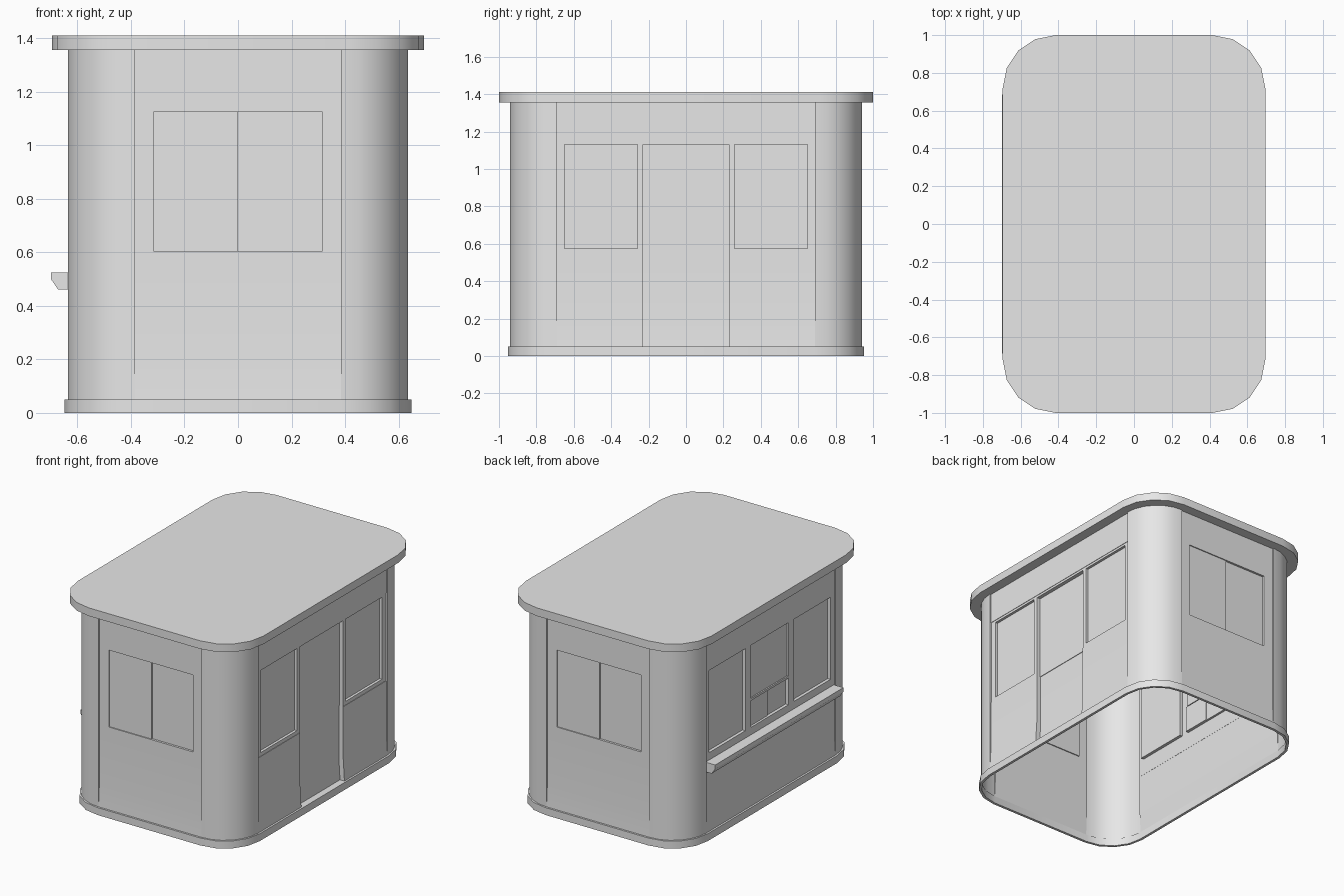
import bpy, bmesh
from math import pi, cos, sin, radians

cube = bpy.data.objects.get("Cube")
if cube:
    bpy.data.objects.remove(cube, do_unlink=True)

grey = bpy.data.materials.new("plain_grey")
grey.use_nodes = True
COLOUR = (0.8, 0.8, 0.8, 1)
grey.diffuse_color = COLOUR
grey.node_tree.nodes["Principled BSDF"].inputs["Base Color"].default_value = COLOUR

HX, HY, R = 0.635, 0.94, 0.25      # body half sizes and corner radius
Z0, Z1 = 0.05, 1.357               # body bottom and top
PANEL = 0.009                      # recess of the wall panels behind the corners


def finish(name, bm):
    bmesh.ops.remove_doubles(bm, verts=bm.verts, dist=0.0001)
    bmesh.ops.dissolve_degenerate(bm, edges=bm.edges, dist=0.0001)
    mesh = bpy.data.meshes.new(name)
    bm.to_mesh(mesh)
    bm.free()
    mesh.materials.append(grey)
    ob = bpy.data.objects.new(name, mesh)
    bpy.context.collection.objects.link(ob)
    bpy.ops.object.select_all(action='DESELECT')
    ob.select_set(True)
    bpy.context.view_layer.objects.active = ob
    bpy.ops.object.shade_smooth_by_angle(angle=radians(30))
    return ob


def quad(bm, *points):
    bm.faces.new([bm.verts.new(p) for p in points])


def corner(quarter, hx, hy, r, seg):
    """Arc points of one rounded corner, counter-clockwise."""
    sx = 1 if quarter in (0, 3) else -1
    sy = 1 if quarter in (0, 1) else -1
    angles = [(quarter + i / seg) * pi / 2 for i in range(seg + 1)]
    return [(sx * (hx - r) + r * cos(a), sy * (hy - r) + r * sin(a)) for a in angles]


def outline(hx, hy, r, seg=4):
    return [p for q in range(4) for p in corner(q, hx, hy, r, seg)]


def slab(name, loop, z0, z1):
    bm = bmesh.new()
    face = bm.faces.new([bm.verts.new((x, y, z0)) for x, y in loop])
    ext = bmesh.ops.extrude_face_region(bm, geom=[face], use_keep_orig=True)
    top = [v for v in ext["geom"] if isinstance(v, bmesh.types.BMVert)]
    bmesh.ops.translate(bm, verts=top, vec=(0, 0, z1 - z0))
    bmesh.ops.recalc_face_normals(bm, faces=bm.faces)
    return finish(name, bm)


def ring(name, outer, inner, z0, z1):
    bm = bmesh.new()
    n = len(outer)
    for i in range(n):
        j = (i + 1) % n
        oa, ob, ia, ib = outer[i], outer[j], inner[i], inner[j]
        quad(bm, (*oa, z0), (*ob, z0), (*ob, z1), (*oa, z1))
        quad(bm, (*ib, z0), (*ia, z0), (*ia, z1), (*ib, z1))
        quad(bm, (*oa, z1), (*ob, z1), (*ib, z1), (*ia, z1))
        quad(bm, (*ob, z0), (*oa, z0), (*ia, z0), (*ib, z0))
    return finish(name, bm)


def wall(name, degrees, dist, half, recesses):
    """Sheet wall with stepped recesses (u0, u1, z0, z1, depth); later ones win."""
    a = radians(degrees)
    rects = [(-half, half, Z0, Z1, PANEL)] + recesses
    us = sorted({u for r in rects for u in r[:2]})
    zs = sorted({z for r in rects for z in r[2:4]} | {0.2})

    def depth(i, k):
        if not (0 <= i < len(us) - 1 and 0 <= k < len(zs) - 1):
            return 0
        u, z = (us[i] + us[i + 1]) / 2, (zs[k] + zs[k + 1]) / 2
        return [r[4] for r in rects if r[0] < u < r[1] and r[2] < z < r[3]][-1]

    def point(u, z, d):
        if d:  # panels run out flush towards the plinth
            d -= PANEL * max(0, (0.2 - z) / (0.2 - Z0))
        w = dist - d
        return (w * cos(a) - u * sin(a), w * sin(a) + u * cos(a), z)

    bm = bmesh.new()
    for i, u in enumerate(us):
        for k, z in enumerate(zs):
            d, left, below = depth(i, k), depth(i - 1, k), depth(i, k - 1)
            last_u, last_z = i == len(us) - 1, k == len(zs) - 1
            if not last_u and not last_z:
                un, zn = us[i + 1], zs[k + 1]
                quad(bm, point(u, z, d), point(un, z, d), point(un, zn, d), point(u, zn, d))
            if not last_z and left != d:
                zn = zs[k + 1]
                quad(bm, point(u, z, left), point(u, z, d), point(u, zn, d), point(u, zn, left))
            if not last_u and below != d:
                un = us[i + 1]
                quad(bm, point(u, z, below), point(un, z, below), point(un, z, d), point(u, z, d))
    return finish(name, bm)


# Roof and plinth
slab("roof", outline(0.695, 1.0, 0.28), 1.355, 1.41)
ring("plinth", outline(0.648, 0.953, 0.263), outline(0.63, 0.935, 0.245), 0, Z0)

# Rounded corner columns
for q, label in enumerate(("back_left", "back_right", "front_right", "front_left")):
    bm = bmesh.new()
    arc = corner(q, HX, HY, R, 6)
    for p, n in zip(arc, arc[1:]):
        quad(bm, (*p, Z0), (*n, Z0), (*n, Z1), (*p, Z1))
    finish(label + "_column", bm)

# End walls with sliding windows
for label, degrees in (("front", -90), ("back", 90)):
    wall(label + "_wall", degrees, HY, HX - R, [
        (-0.315, 0, 0.605, 1.125, 0.016),
        (0, 0.315, 0.605, 1.125, 0.024)])

# Door side: recessed window band, two windows and a door
windows = [(-0.65, -0.26, 0.575, 1.13, 0.03), (0.26, 0.65, 0.575, 1.13, 0.03)]
wall("door_wall", 0, HX, HY - R, [
    (-0.69, 0.69, 0.55, 1.145, 0.012)] + windows + [
    (-0.23, 0.23, Z0, 0.55, 0.042),
    (-0.23, 0.23, 0.55, 1.13, 0.038)])

# Service side: two windows, a fixed pane and two small hatches
wall("service_wall", 180, HX, HY - R, windows + [
    (-0.20, 0.20, 0.77, 1.13, 0.018),
    (-0.20, 0, 0.575, 0.755, 0.024),
    (0, 0.20, 0.575, 0.755, 0.03)])

# Service counter, a bevelled ledge along the wall
profile = [(-0.625, 0.46), (-0.672, 0.46), (-0.698, 0.498), (-0.698, 0.525), (-0.625, 0.525)]
bm = bmesh.new()
end = bm.faces.new([bm.verts.new((x, -0.685, z)) for x, z in profile])
ext = bmesh.ops.extrude_face_region(bm, geom=[end], use_keep_orig=True)
bmesh.ops.translate(bm, vec=(0, 1.37, 0),
                    verts=[v for v in ext["geom"] if isinstance(v, bmesh.types.BMVert)])
bmesh.ops.recalc_face_normals(bm, faces=bm.faces)
finish("service_counter", bm)
